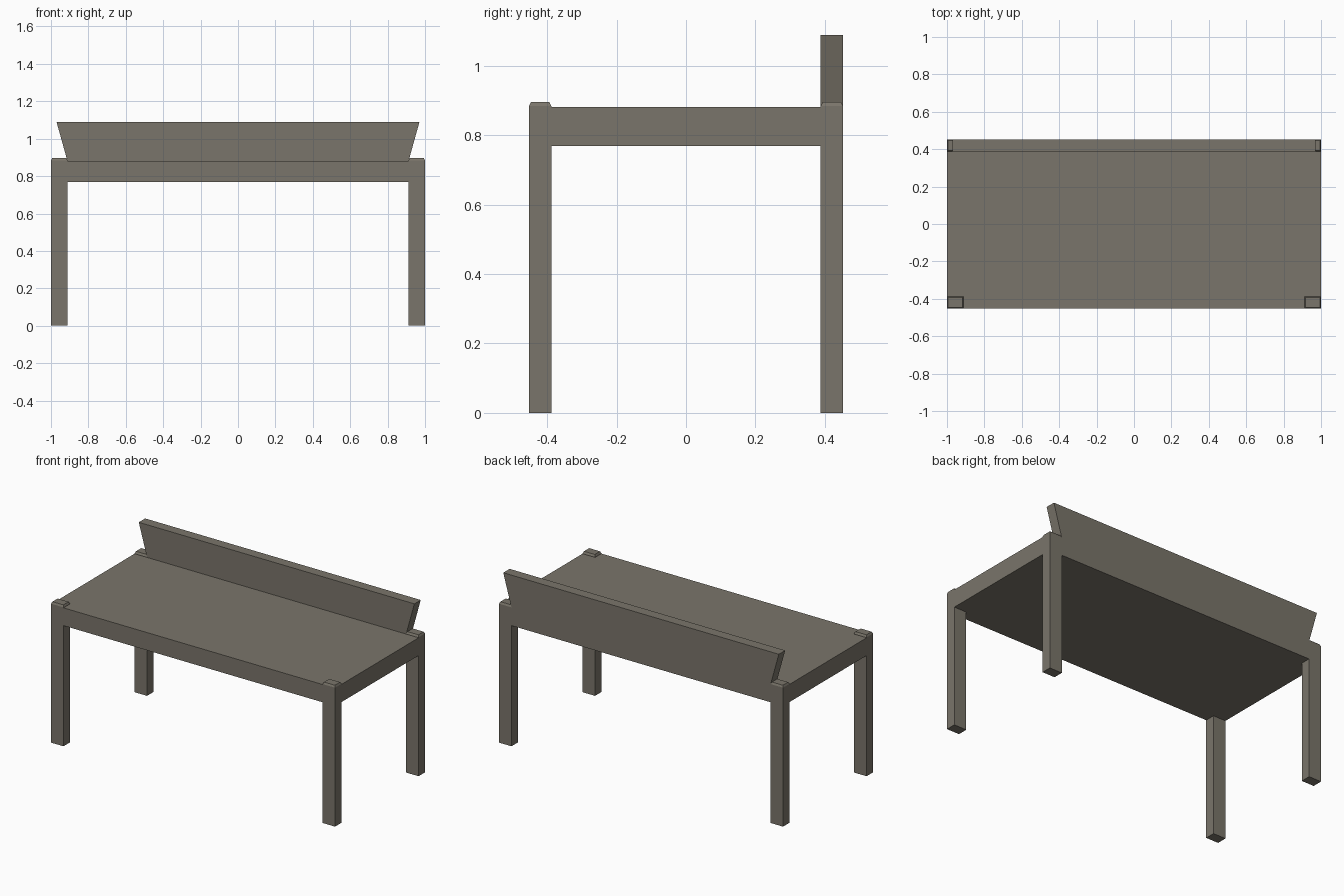
import bpy, bmesh

if "Cube" in bpy.data.objects:
    bpy.data.objects.remove(bpy.data.objects["Cube"])

HX, HY = 1.0, 0.452        # half length, half depth
LX, LY = 0.912, 0.388      # inner faces of the legs
SLAB_LOW, SLAB_TOP, LEG_TOP, PANEL_TOP = 0.768, 0.881, 0.896, 1.089

# Dark warm grey finish shared by every part
finish = bpy.data.materials.new("dark_finish")
finish.diffuse_color = (0.195, 0.178, 0.145, 1)
finish.use_nodes = True
finish.node_tree.nodes["Principled BSDF"].inputs["Base Color"].default_value = finish.diffuse_color


def loft(name, rings):
    """Closed flat-shaded solid through matching rings of points."""
    bm = bmesh.new()
    loops = [[bm.verts.new(p) for p in ring] for ring in rings]
    n = len(loops[0])
    for a, b in zip(loops, loops[1:]):
        for i in range(n):
            j = (i + 1) % n
            bm.faces.new((a[i], a[j], b[j], b[i]))
    bm.faces.new(loops[0][::-1])
    bm.faces.new(loops[-1])
    bmesh.ops.recalc_face_normals(bm, faces=bm.faces)
    mesh = bpy.data.meshes.new(name)
    bm.to_mesh(mesh)
    bm.free()
    mesh.materials.append(finish)
    obj = bpy.data.objects.new(name, mesh)
    bpy.context.collection.objects.link(obj)
    return obj


def rect(x0, x1, y0, y1, z, inset=0.0):
    x0, x1, y0, y1 = x0 + inset, x1 - inset, y0 + inset, y1 - inset
    return [(x0, y0, z), (x1, y0, z), (x1, y1, z), (x0, y1, z)]


# Slab with its four corners notched to receive the legs
outline = []
for sx, sy in ((1, 1), (-1, 1), (-1, -1), (1, -1)):
    corner = [(HX * sx, LY * sy), (LX * sx, LY * sy), (LX * sx, HY * sy)]
    outline += corner if sx * sy > 0 else corner[::-1]
loft("table_slab", [[(x, y, z) for x, y in outline] for z in (SLAB_LOW, SLAB_TOP)])

# Legs rising just through the slab, with chamfered tops
for side, x0, x1 in (("left", -HX, -LX), ("right", LX, HX)):
    for end, y0, y1 in (("front", -HY, -LY), ("back", LY, HY)):
        loft(f"{end}_{side}_leg", [
            rect(x0, x1, y0, y1, 0),
            rect(x0, x1, y0, y1, LEG_TOP - 0.012),
            rect(x0, x1, y0, y1, LEG_TOP, 0.006),
        ])

# Upright back panel, flaring outwards towards its top
loft("back_panel", [
    rect(-LX, LX, LY, HY, SLAB_TOP),
    rect(-0.97, 0.97, LY, HY, PANEL_TOP),
])
